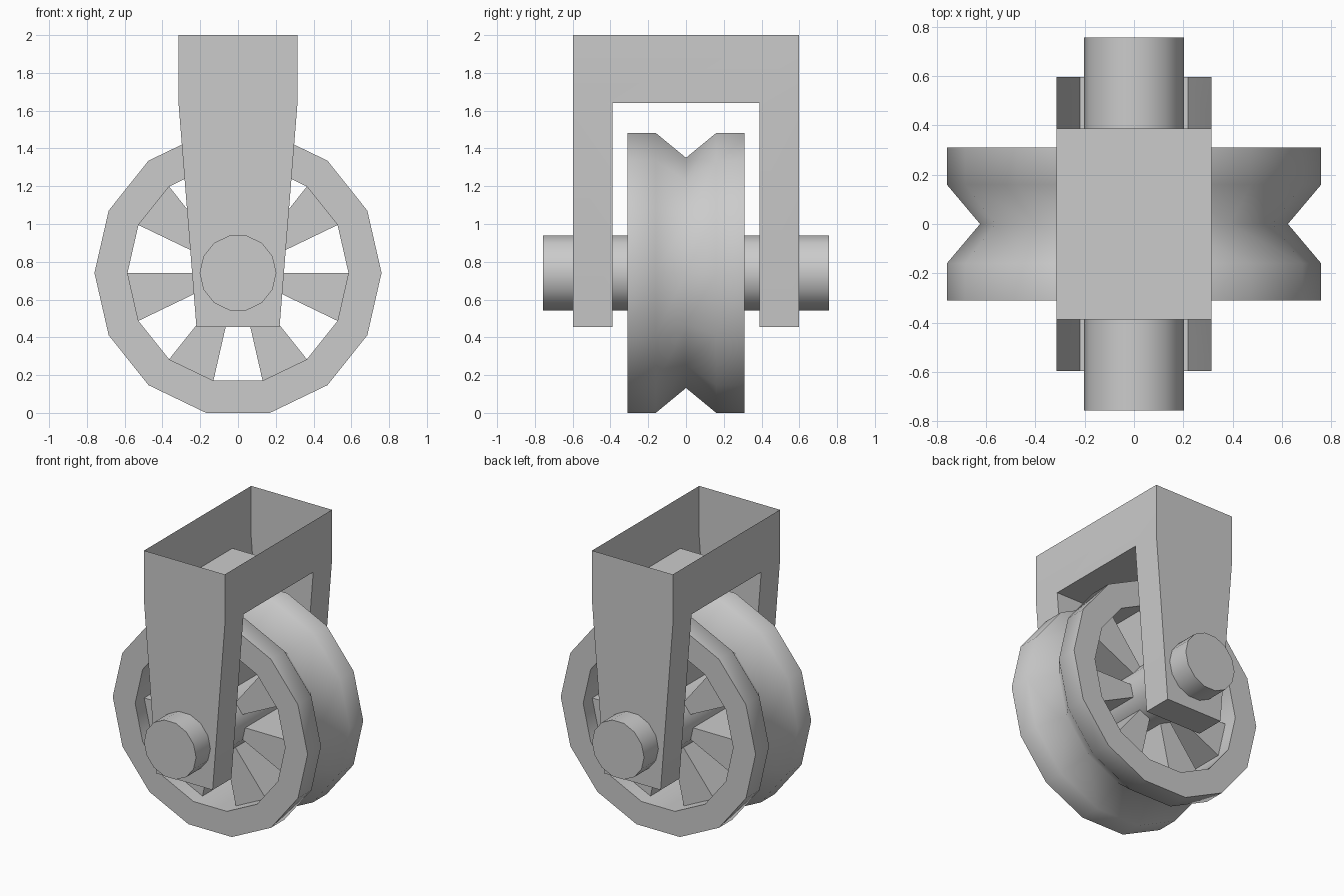
import bpy, bmesh
from math import cos, sin, tau, radians

if "Cube" in bpy.data.objects:
    bpy.data.objects.remove(bpy.data.objects["Cube"])

N = 14            # sides of every round part
ZC = 0.741        # axle height


def ring_point(r, i, y):
    a = tau * i / N
    return (r * cos(a), y, ZC + r * sin(a))


def finish(name, bm, angle):
    bmesh.ops.recalc_face_normals(bm, faces=bm.faces)
    mesh = bpy.data.meshes.new(name)
    bm.to_mesh(mesh)
    bm.free()
    ob = bpy.data.objects.new(name, mesh)
    bpy.context.collection.objects.link(ob)
    bpy.ops.object.select_all(action='DESELECT')
    ob.select_set(True)
    bpy.context.view_layer.objects.active = ob
    bpy.ops.object.shade_smooth_by_angle(angle=radians(angle))
    return ob


def lathe(name, profile, closed, angle):
    """Turn an (r, y) profile around the axle line."""
    bm = bmesh.new()
    rings = [[bm.verts.new(ring_point(r, i, y)) for i in range(N)] for r, y in profile]
    pairs = list(zip(rings, rings[1:]))
    if closed:
        pairs.append((rings[-1], rings[0]))
    else:
        bm.faces.new(rings[0])
        bm.faces.new(rings[-1])
    for a, b in pairs:
        for i in range(N):
            j = (i + 1) % N
            bm.faces.new((a[i], a[j], b[j], b[i]))
    return finish(name, bm, angle)


# Grooved wheel rim
lathe("wheel_rim", [(0.585, -0.31), (0.76, -0.31), (0.76, -0.16), (0.625, 0),
                    (0.76, 0.16), (0.76, 0.31), (0.585, 0.31)], True, 85)

# Axle through wheel and fork
lathe("axle", [(0.203, -0.757), (0.203, 0.757)], False, 40)

# Seven wedge spokes on every other rim facet
bm = bmesh.new()
for k in range(-1, N - 1, 2):
    front, back = [[bm.verts.new(ring_point(r, i, y)) for r, i in
                    ((0.19, k), (0.585, k), (0.585, k + 1), (0.19, k + 1))]
                   for y in (-0.21, 0.21)]
    bm.faces.new(front)
    bm.faces.new(back)
    for i in range(4):
        j = (i + 1) % 4
        bm.faces.new((front[i], front[j], back[j], back[i]))
finish("spokes", bm, 20)

# Hollow fork: upside-down U profile (y, z), narrowing downward, open at the top
TOP, BEND, LOW = 2.0, 1.64, 0.455
half_width = {TOP: 0.315, BEND: 0.315, LOW: 0.22}
profile = [(-0.597, TOP), (-0.597, BEND), (-0.597, LOW), (-0.388, LOW), (-0.388, BEND),
           (0.388, BEND), (0.388, LOW), (0.597, LOW), (0.597, BEND), (0.597, TOP)]
bm = bmesh.new()
left, right = [[bm.verts.new((s * half_width[z], y, z)) for y, z in profile] for s in (-1, 1)]
for i in range(len(profile) - 1):
    bm.faces.new((left[i], left[i + 1], right[i + 1], right[i]))
for side in (left, right):
    for ids in ((0, 1, 4, 5, 8, 9), (1, 2, 3, 4), (5, 6, 7, 8)):
        bm.faces.new([side[i] for i in ids])
finish("fork", bm, 30)
